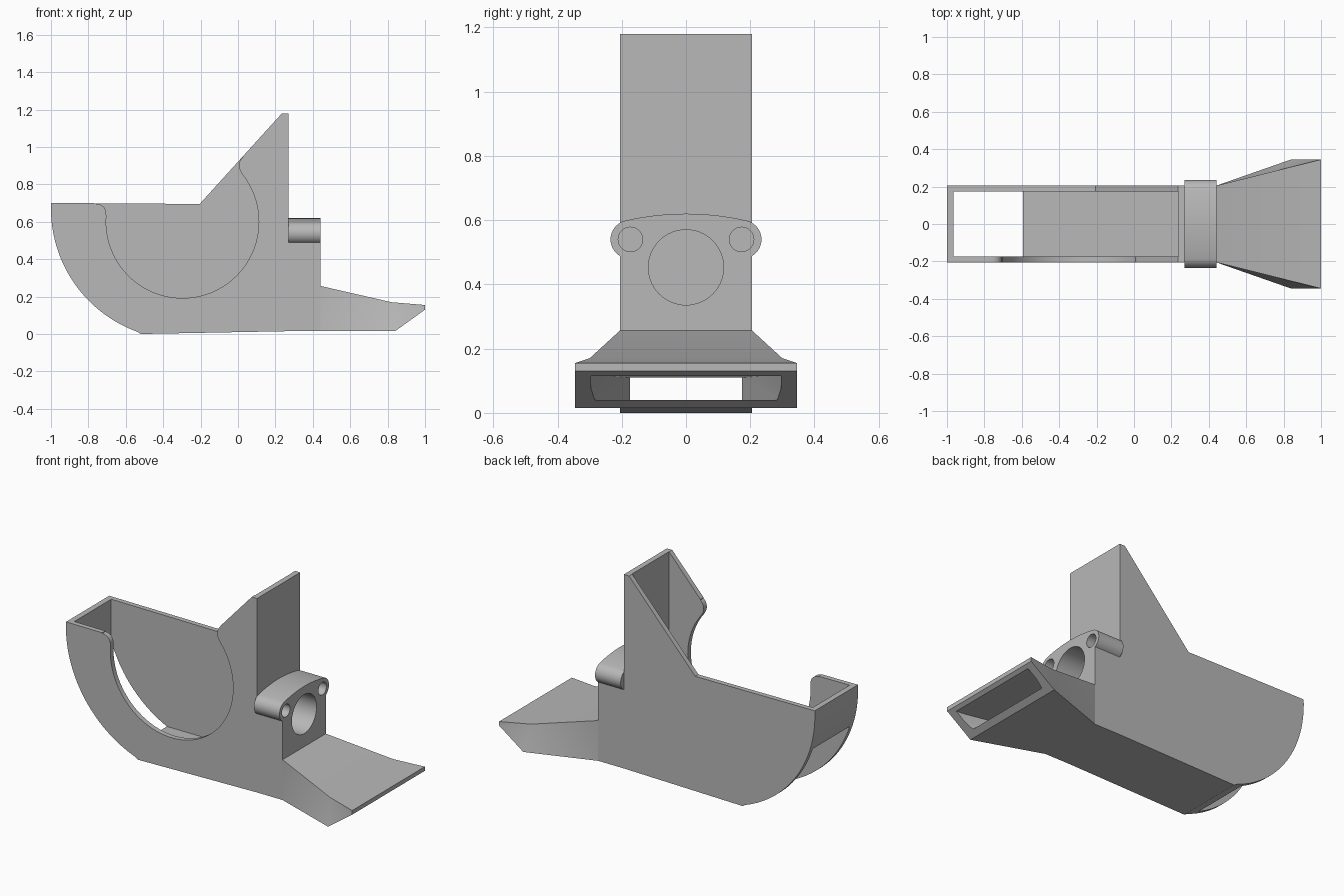
import bpy, bmesh
from math import cos, sin, radians

cube = bpy.data.objects.get("Cube")
if cube:
    bpy.data.objects.remove(cube)

GREY = (0.48, 0.48, 0.48, 1)
grey = bpy.data.materials.new("plain grey")
grey.use_nodes = True
grey.diffuse_color = GREY
grey.node_tree.nodes["Principled BSDF"].inputs["Base Color"].default_value = GREY


def arc(cx, cy, r, start, end, steps):
    angles = [radians(start + (end - start) * i / steps) for i in range(steps + 1)]
    return [(cx + r * cos(a), cy + r * sin(a)) for a in angles]


def loft(name, sections):
    """Closed solid through matching rings of points."""
    bm = bmesh.new()
    rings = [[bm.verts.new(p) for p in s] for s in sections]
    n = len(rings[0])
    for a, b in zip(rings, rings[1:]):
        for i in range(n):
            j = (i + 1) % n
            bm.faces.new((a[i], a[j], b[j], b[i]))
    bm.faces.new(rings[0])
    bm.faces.new(rings[-1])
    bmesh.ops.recalc_face_normals(bm, faces=bm.faces)
    bmesh.ops.triangulate(bm, faces=[f for f in bm.faces if len(f.verts) == 4])
    mesh = bpy.data.meshes.new(name)
    bm.to_mesh(mesh)
    bm.free()
    mesh.materials.append(grey)
    obj = bpy.data.objects.new(name, mesh)
    bpy.context.collection.objects.link(obj)
    return obj


def prism_y(name, profile, y0, y1):
    return loft(name, [[(x, y, z) for x, z in profile] for y in (y0, y1)])


def prism_x(name, profile, x0, x1):
    return loft(name, [[(x, y, z) for y, z in profile] for x in (x0, x1)])


def finish(obj, cutters):
    """Cut the part, then shade it."""
    bpy.ops.object.select_all(action="DESELECT")
    obj.select_set(True)
    bpy.context.view_layer.objects.active = obj
    for c in cutters:
        mod = obj.modifiers.new("cut", "BOOLEAN")
        mod.operation = "DIFFERENCE"
        mod.solver = "EXACT"
        mod.object = c
        bpy.ops.object.modifier_apply(modifier=mod.name)
    bpy.ops.object.shade_smooth_by_angle(angle=radians(25))


def rect(half, bottom, top):
    return [(-half, bottom), (half, bottom), (half, top), (-half, top)]


W, IN = 0.205, 0.175   # outer and inner half widths

# Housing outline, curved at the rear end
outline = arc(-0.3, 0.67, 0.7, 177.5, 250, 32)
outline += [(-0.52, 0), (0.27, 0.015), (0.27, 1.18), (0.235, 1.18), (-0.205, 0.695)]
housing = prism_y("housing", outline, -W, W)

# Cavity, open at the top and through the curved end
cavity = prism_y("cavity_cutter",
                 [(-0.965, 0.035), (0.237, 0.035), (0.237, 2), (-0.965, 2)], -IN, IN)

# Round opening in the front plate, with rounded tips
opening = arc(-0.297, 0.6, 0.408, 176, 398, 64)
opening += arc(0.065, 0.9, 0.06, 215, 130, 8)
opening += [(0.03, 1.3), (-0.78, 1.3)]
opening += arc(-0.755, 0.645, 0.05, 95, 5, 8)
round_opening = prism_y("opening_cutter", opening, -0.4, -0.1)

# Air duct through the housing, mount and nozzle
duct = loft("duct_cutter", [[(x, y, z) for y, z in rect(h, b, t)] for x, h, b, t in (
    (0.2, IN, 0.035, 0.11), (0.44, IN, 0.035, 0.11),
    (0.92, 0.295, 0.04, 0.12), (1.05, 0.295, 0.04, 0.11))])

# Mount block with two ears and an arched top
right = [(W, 0.015), (W, 0.488)] + arc(0.175, 0.54, 0.06, -60, 78, 16)
top = [(y / 100, 0.62 - 0.6 * (y / 100) ** 2) for y in range(16, -17, -2)]
left = [(-y, z) for y, z in reversed(right)]
mount = prism_x("mount_block", right + top + left, 0.27, 0.44)
holes = [prism_x("hole_cutter", arc(y, z, r, 0, 354.375, 63), 0.28, 0.6)
         for y, z, r in ((0, 0.453, 0.117), (0.173, 0.54, 0.038), (-0.173, 0.54, 0.038))]

# Flared nozzle with a slanted underside outlet
nozzle = loft("nozzle", [
    [(xb, -hb, zb), (xb, hb, zb), (xt, ht, zt), (xt, -ht, zt)]
    for xb, hb, zb, xt, ht, zt in (
        (0.44, W, 0.015, 0.44, W, 0.257),
        (0.84, 0.345, 0.015, 0.82, 0.3, 0.17),
        (1, 0.345, 0.13, 1, 0.345, 0.155))])

finish(housing, [cavity, round_opening, duct])
finish(mount, holes + [duct])
finish(nozzle, [duct])
for cutter in [cavity, round_opening, duct] + holes:
    bpy.data.objects.remove(cutter)
